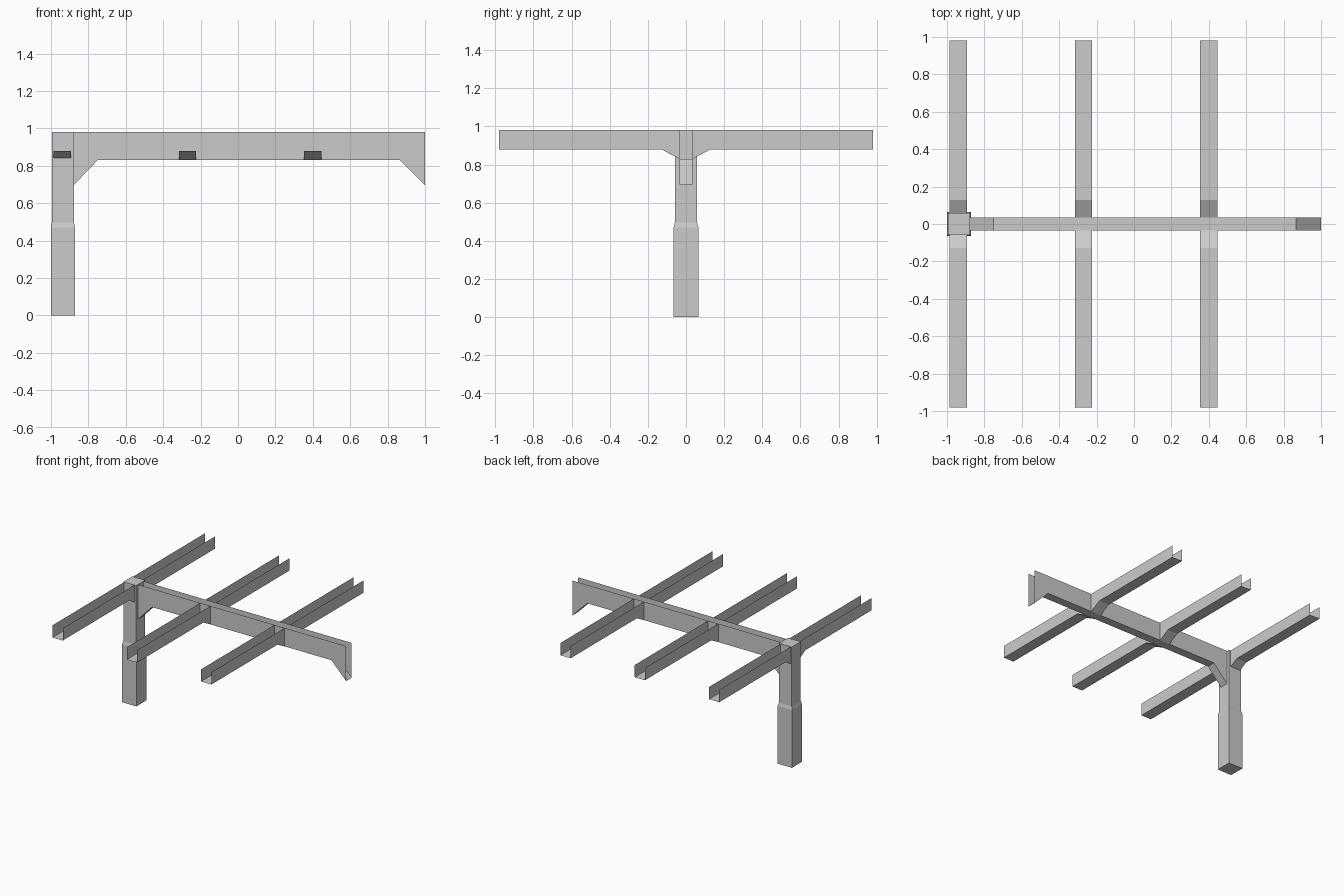
import bpy
from mathutils import Vector

if "Cube" in bpy.data.objects:
    bpy.data.objects.remove(bpy.data.objects["Cube"])

TOP = 0.98


def make(name, verts, faces):
    mesh = bpy.data.meshes.new(name)
    mesh.from_pydata(verts, [], faces)
    mesh.update()
    obj = bpy.data.objects.new(name, mesh)
    bpy.context.collection.objects.link(obj)
    return obj


def channel(name, origin, direction, half_width, underside):
    """Open-topped U channel; underside is a list of (distance, z)."""
    d = Vector(direction)
    side = Vector((0, 0, 1)).cross(d) * half_width
    verts, faces = [], []
    for s, z in underside:
        p = Vector(origin) + d * s
        for off, h in ((-1, TOP), (-1, z), (1, z), (1, TOP)):
            verts.append(p + side * off + Vector((0, 0, h)))
    for i in range(len(underside) - 1):
        a, b = 4 * i, 4 * i + 4
        for k in range(3):
            faces.append((a + k, a + k + 1, b + k + 1, b + k))
    return make(name, verts, faces)


# Square post with a small step in to the upper shaft
rings = [(0.0, 0.065), (0.47, 0.065), (0.497, 0.058), (TOP, 0.058)]
verts = [(-0.936 + sx * r, sy * r, z) for z, r in rings
         for sx, sy in ((-1, -1), (1, -1), (1, 1), (-1, 1))]
faces = [(3, 2, 1, 0), (12, 13, 14, 15)]
for i in range(3):
    for k in range(4):
        n = (k + 1) % 4
        faces.append((4 * i + k, 4 * i + n, 4 * i + 4 + n, 4 * i + 4 + k))
make("post", verts, faces)

# Main beam with a haunch at each end
channel("main_beam", (0, 0, 0), (1, 0, 0), 0.035,
        [(-0.88, 0.695), (-0.75, 0.83), (0.866, 0.83), (1.0, 0.695)])

# Cross beams on both sides, each haunched where it meets the main beam or post
for label, x, start, z in (("post", -0.94, 0.058, 0.842),
                           ("middle", -0.27, 0.035, 0.83),
                           ("outer", 0.4, 0.035, 0.83)):
    for end, sy in (("front", -1), ("back", 1)):
        channel(f"{label}_cross_beam_{end}", (x, 0, 0), (0, sy, 0), 0.046,
                [(start, z), (0.128, 0.88), (0.98, 0.88)])
